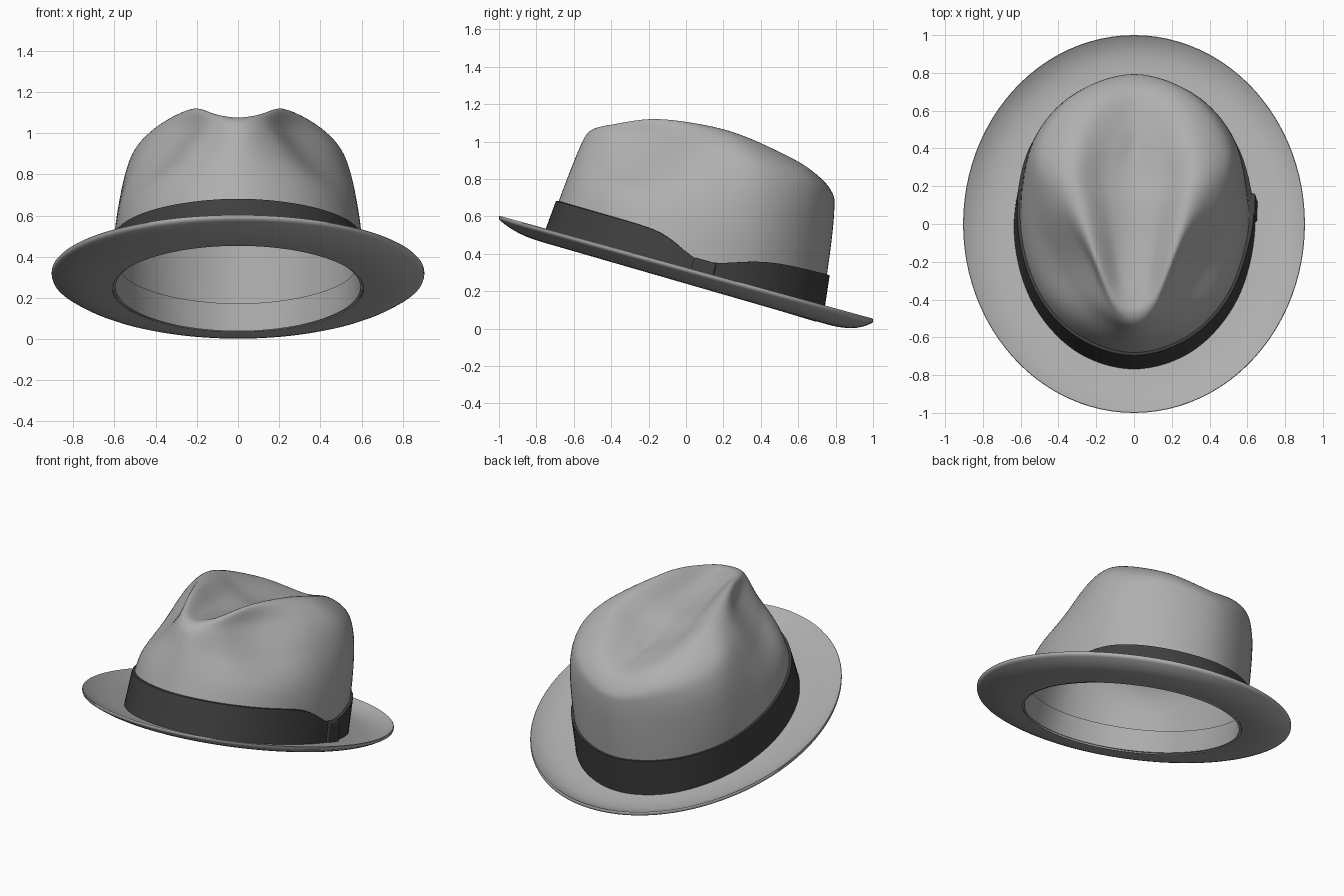
import bpy, bmesh, math
from mathutils import Vector

if "Cube" in bpy.data.objects:
    bpy.data.objects.remove(bpy.data.objects["Cube"])

TILT = -0.289
def plane(y):
    return 0.24 + TILT * y

# Crown control profiles (right half): each level runs front to back in 7 stations
base = []
for k in range(7):
    a = math.radians(30 * k)
    y = -0.022 - 0.738 * math.cos(a)
    base.append((0.622 * math.sin(a), y, plane(y) + 0.005))
levels = [
    base,
    [(0, -.655, .75), (.28, -.555, .74), (.485, -.325, .68), (.585, .03, .61), (.55, .40, .53), (.332, .66, .46), (0, .772, .42)],
    [(0, -.58, .94), (.20, -.475, .92), (.355, -.25, .86), (.51, .07, .84), (.535, .40, .78), (.345, .67, .70), (0, .793, .64)],
    [(0, -.53, 1.04), (.135, -.445, 1.04), (.25, -.19, 1.01), (.415, .11, 1.0), (.47, .37, .93), (.31, .66, .82), (0, .78, .73)],
    [(0, -.47, 1.075), (.105, -.40, 1.09), (.205, -.17, 1.12), (.28, .10, 1.088), (.315, .32, 1.025), (.215, .585, .90), (0, .70, .815)],
    [(0, -.40, 1.068), (.06, -.31, 1.055), (.10, -.12, 1.03), (.13, .10, 1.0), (.14, .28, .95), (.09, .45, .90), (0, .54, .86)],
    [(0, -.34, 1.058), (0, -.26, 1.038), (0, -.10, 1.005), (0, .10, .97), (0, .25, .925), (0, .38, .89), (0, .45, .875)],
]
L = [[Vector(p) for p in row] for row in levels]

def flip(p):
    return Vector((-p.x, p.y, p.z))

def spline(pts, t):
    # Catmull-Rom; first and last points are ghosts
    i = min(int(t), len(pts) - 4)
    t -= i
    a, b, c, d = pts[i:i + 4]
    return 0.5 * (2 * b + (c - a) * t + (2 * a - 5 * b + 4 * c - d) * t * t
                  + (3 * b - a - 3 * c + d) * t ** 3)

def surf(u, v):
    # point on the crown: u in 0..12 around from the front, v in 0..6 upward
    if u > 6:
        return flip(surf(12 - u, v))
    st = []
    for j in range(7):
        col = [row[j] for row in L]
        st.append(spline([2 * col[0] - col[1]] + col + [flip(col[-2])], v))
    return spline([flip(st[1])] + st + [flip(st[-2])], u)

def smooth(ob):
    bpy.ops.object.select_all(action='DESELECT')
    ob.select_set(True)
    bpy.context.view_layer.objects.active = ob
    bpy.ops.object.shade_smooth_by_angle(angle=math.radians(45))

def material(name, grey):
    mat = bpy.data.materials.new(name)
    mat.diffuse_color = (grey, grey, grey, 1)
    mat.use_nodes = True
    mat.node_tree.nodes["Principled BSDF"].inputs["Base Color"].default_value = mat.diffuse_color
    return mat

felt, dark = material("grey_felt", 0.43), material("dark_ribbon", 0.05)

def loft(name, rows, mat, loop=False, solid=0):
    bm = bmesh.new()
    vs = [[bm.verts.new(p) for p in row] for row in rows]
    n, m = len(vs), len(vs[0])
    for i in range(n if loop else n - 1):
        for j in range(m):
            k, q = (i + 1) % n, (j + 1) % m
            bm.faces.new((vs[i][j], vs[i][q], vs[k][q], vs[k][j]))
    bmesh.ops.remove_doubles(bm, verts=bm.verts, dist=1e-5)
    bmesh.ops.dissolve_degenerate(bm, edges=bm.edges, dist=1e-6)
    bmesh.ops.recalc_face_normals(bm, faces=bm.faces)
    me = bpy.data.meshes.new(name)
    bm.to_mesh(me)
    bm.free()
    me.materials.append(mat)
    ob = bpy.data.objects.new(name, me)
    bpy.context.collection.objects.link(ob)
    if solid:
        mod = ob.modifiers.new("thickness", 'SOLIDIFY')
        mod.thickness, mod.offset = solid, -1
    smooth(ob)

N = 96
US = [12 * i / N for i in range(N)]

# Crown with front pinches and centre crease
loft("crown", [[surf(u, 6 * k / 48) for u in US] for k in range(49)], felt, solid=0.015)

# Brim: flat near the opening, curling up to the rim
def brim_ring(f, dz):
    ring = []
    for i in range(N):
        a = 2 * math.pi * i / N
        x = (0.61 + 0.295 * f) * math.sin(a)
        y = -0.015 * (1 - f) - (0.722 + 0.278 * f) * math.cos(a)
        ring.append(Vector((x, y, plane(y) + (0.068 + 0.014 * y) * f ** 3 + dz)))
    return ring

fs = [0, .15, .3, .45, .6, .7, .8, .88, .95, .99]
rows = [brim_ring(f, 0) for f in fs] + [brim_ring(1, .006), brim_ring(1, .017)]
rows += [brim_ring(f, 0.022) for f in reversed(fs)]
loft("brim", rows, felt, loop=True)

# Bands that follow the crown wall
def v_at(u, h):
    lo, hi = 0, 1.5
    for _ in range(14):
        mid = (lo + hi) / 2
        p = surf(u, mid)
        if p.z - plane(p.y) < h:
            lo = mid
        else:
            hi = mid
    return lo

def dip(p):
    # the ribbon gathers at the knot on the right side
    w = 0.16 if p.y < 0.08 else 0.25
    return math.exp(-((p.y - 0.08) / w) ** 2) if p.x > 0 else 0

def band(height, offset):
    rings = [[] for _ in range(7)]
    for u in US:
        v = v_at(u, height(surf(u, 0.3)))
        for k in range(7):
            t = v * k / 6
            p = surf(u, t)
            du = surf((u + .01) % 12, t) - surf((u - .01) % 12, t)
            n = du.cross(Vector((0, 0, 1))).normalized()
            rings[k].append(p + n * offset(p))
    return rings

def ribbon_height(p):
    return 0.245 + 0.025 * max(0, p.y) - 0.1 * dip(p)

outer = band(ribbon_height, lambda p: 0.015 + 0.008 * dip(p))
inner = band(ribbon_height, lambda p: -0.002)
loft("ribbon", outer + inner[::-1], dark, loop=True)

# Sweatband inside the opening
s_out = band(lambda p: 0.145, lambda p: -0.012)
s_in = band(lambda p: 0.145, lambda p: -0.026)
loft("sweatband", s_out + s_in[::-1], felt, loop=True)

# Ribbon knot on the right side
bpy.ops.mesh.primitive_cube_add(size=1, location=(0.625, 0.085, 0.295),
                                rotation=(math.atan(TILT), math.radians(-5), 0))
knot = bpy.context.object
knot.name = "ribbon_knot"
knot.scale = (0.045, 0.125, 0.14)
bpy.ops.object.transform_apply(location=False, rotation=False, scale=True)
bev = knot.modifiers.new("rounding", 'BEVEL')
bev.width, bev.segments = 0.012, 3
knot.data.materials.append(dark)
smooth(knot)
